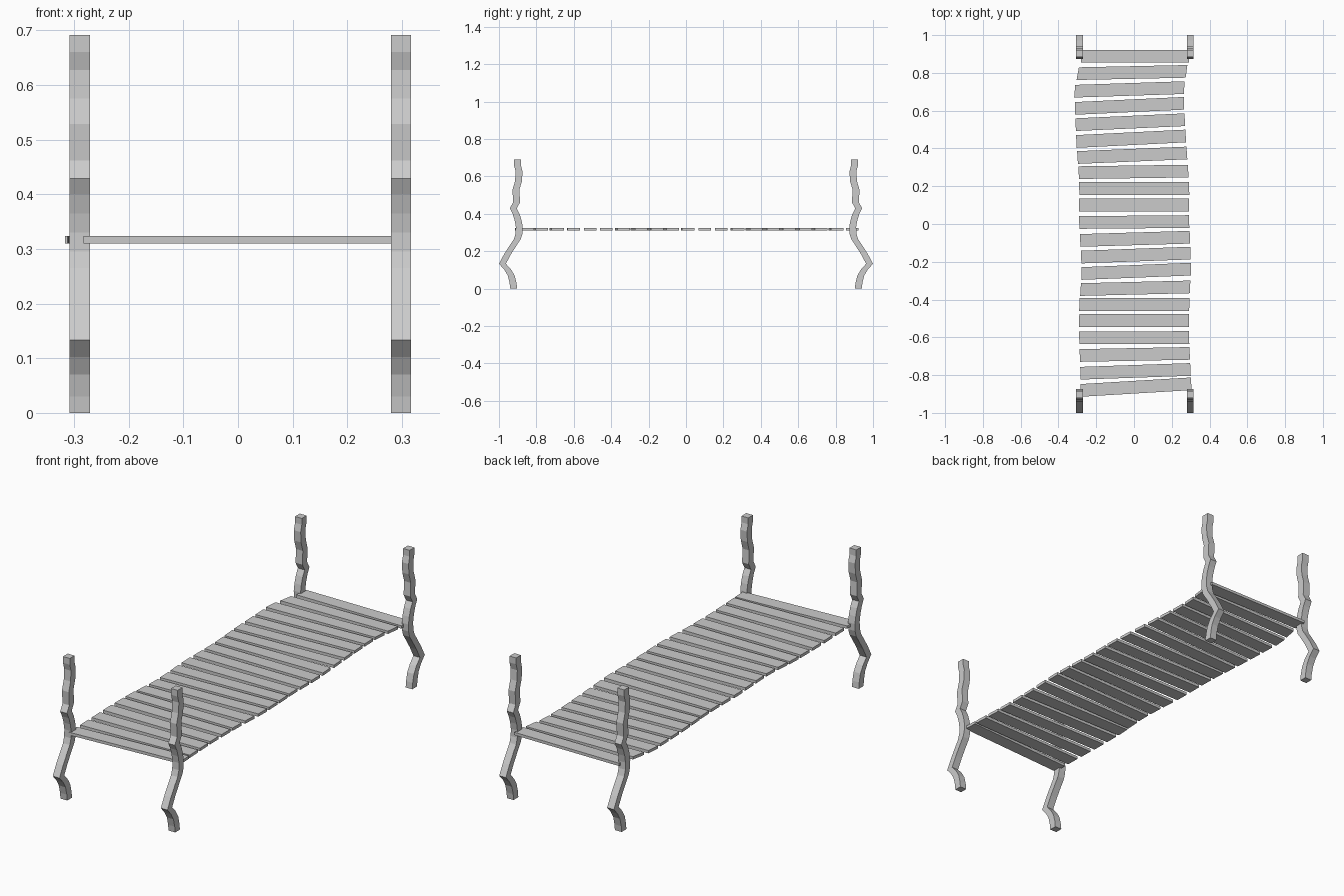
import bpy

if "Cube" in bpy.data.objects:
    bpy.data.objects.remove(bpy.data.objects["Cube"])

def prism(name, outline, to3d_a, to3d_b):
    """Extruded outline: two mapped caps joined by side quads."""
    n = len(outline)
    verts = [to3d_a(p) for p in outline] + [to3d_b(p) for p in outline]
    faces = [(i, (i + 1) % n, n + (i + 1) % n, n + i) for i in range(n)]
    faces += [tuple(reversed(range(n))), tuple(range(n, 2 * n))]
    me = bpy.data.meshes.new(name)
    me.from_pydata(verts, [], faces)
    ob = bpy.data.objects.new(name, me)
    bpy.context.collection.objects.link(ob)
    # consistent outward normals
    import bmesh
    bm = bmesh.new()
    bm.from_mesh(me)
    bmesh.ops.recalc_face_normals(bm, faces=bm.faces)
    bm.to_mesh(me)
    bm.free()
    return ob

# Wavy post profile: (outer y, z), constant depth in y
LEG = [(0.94, 0), (0.943, 0.03), (0.953, 0.07), (0.972, 0.102), (1.0, 0.133),
       (0.972, 0.185), (0.942, 0.232), (0.92, 0.265), (0.911, 0.295), (0.91, 0.33),
       (0.916, 0.365), (0.927, 0.4), (0.942, 0.429), (0.924, 0.462),
       (0.928, 0.528), (0.914, 0.575), (0.911, 0.627), (0.92, 0.66), (0.92, 0.691)]
DEPTH = 0.037
leg_outline = LEG + [(y - DEPTH, z) for y, z in reversed(LEG)]

for side, x0, x1 in (("left", -0.308, -0.271), ("right", 0.28, 0.316)):
    for end, s in (("front", -1), ("back", 1)):
        prism(f"{end}_{side}_post", leg_outline,
              lambda p: (x0, s * p[0], p[1]), lambda p: (x1, s * p[0], p[1]))

# Slats, back to front: end positions (x, y) follow a wandering line on each side
LX = [-.281, -.298, -.314, -.312, -.309, -.305, -.299, -.293, -.29, -.29, -.29,
      -.285, -.28, -.278, -.283, -.289, -.29, -.29, -.287, -.284, -.283]
RX = [.29, .278, .266, .265, .269, .274, .28, .287, .292, .292, .292,
      .296, .299, .301, .297, .293, .292, .292, .295, .299, .303]
LY = [.888, .796, .703, .612, .526, .437, .352, .272, .188, .101, .008,
      -.087, -.175, -.262, -.347, -.426, -.511, -.603, -.696, -.79, -.881]
RY = [.888, .808, .722, .639, .552, .466, .376, .28, .188, .101, .013,
      -.07, -.154, -.239, -.333, -.426, -.511, -.601, -.685, -.77, -.846]
HALF_W, Z0, Z1 = 0.0335, 0.31, 0.324

def slant(xs, i):
    """x shift over half a slat width, following neighbouring slat ends."""
    if i == 0:
        return 0.0
    a, b = i - 1, min(i + 1, len(xs) - 1)
    return (xs[a] - xs[b]) / (b - a) / 0.088 * HALF_W

for i in range(len(LX)):
    sl, sr = slant(LX, i), slant(RX, i)
    quad = [(LX[i] - sl, LY[i] - HALF_W), (RX[i] - sr, RY[i] - HALF_W),
            (RX[i] + sr, RY[i] + HALF_W), (LX[i] + sl, LY[i] + HALF_W)]
    prism(f"slat_{i + 1:02d}", quad,
          lambda p: (p[0], p[1], Z0), lambda p: (p[0], p[1], Z1))
